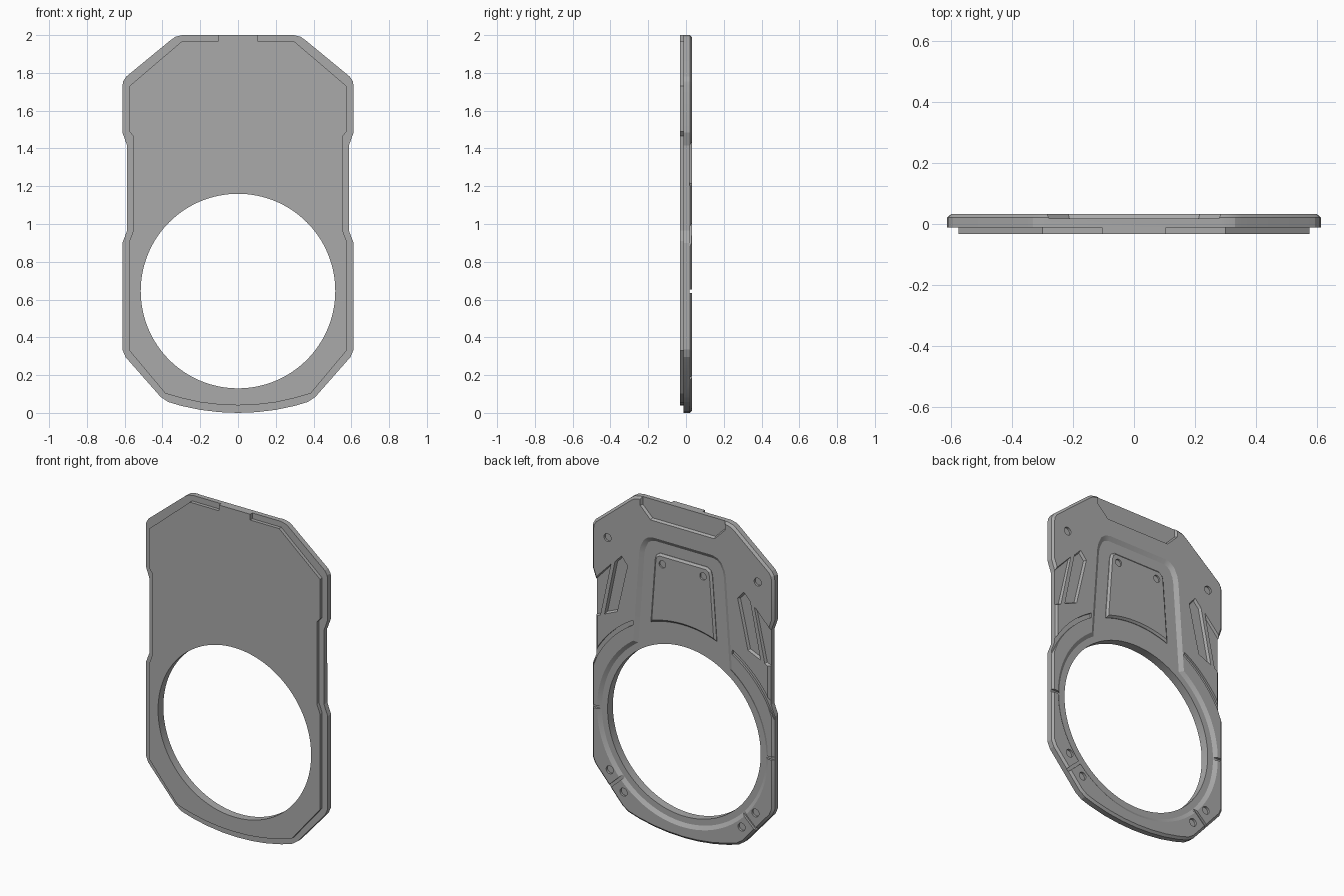
import bpy, bmesh, math
from mathutils import Vector

cube = bpy.data.objects.get("Cube")
if cube:
    bpy.data.objects.remove(cube, do_unlink=True)

grey = bpy.data.materials.new("mid_grey")
grey.use_nodes = True
grey.diffuse_color = (0.4, 0.4, 0.4, 1)
grey.node_tree.nodes["Principled BSDF"].inputs["Base Color"].default_value = (0.4, 0.4, 0.4, 1)

HOLE_Z, HOLE_R = 0.645, 0.515
FRONT, STEP, FLOOR, BACK, OUT = -0.033, -0.012, 0.018, 0.033, 0.06


def arc(r, a0, a1, n):
    """Points on a circle about the hole centre, angles in degrees."""
    angles = [math.radians(a0 + (a1 - a0) * i / n) for i in range(n + 1)]
    return [(r * math.cos(a), HOLE_Z + r * math.sin(a)) for a in angles]


def circle(x, z, r, n):
    return [(x + r * math.cos(math.tau * i / n), z + r * math.sin(math.tau * i / n)) for i in range(n)]


def mirrored(half):
    """Close a right-hand half profile; points on the axis are kept once."""
    return half + [(-x, z) for x, z in reversed(half) if abs(x) > 1e-6]


def flip(poly, side):
    return [(x * side, z) for x, z in poly]


def offset(poly, d):
    """Mitred outward offset of a counter-clockwise polygon."""
    pts = [Vector(p) for p in poly]
    result = []
    for i, p in enumerate(pts):
        a = (p - pts[i - 1]).normalized()
        b = (pts[(i + 1) % len(pts)] - p).normalized()
        na, nb = Vector((a.y, -a.x)), Vector((b.y, -b.x))
        result.append(p + (na + nb) * d / max(1 + na.dot(nb), 0.3))
    return result


def prism(name, poly, levels):
    """Stack the profile along y; each level is (y, outward offset)."""
    area = sum(poly[i - 1][0] * p[1] - p[0] * poly[i - 1][1] for i, p in enumerate(poly))
    if area < 0:
        poly = poly[::-1]
    bm = bmesh.new()
    loops = [[bm.verts.new((p[0], y, p[1])) for p in offset(poly, d)] for y, d in levels]
    for low, high in zip(loops, loops[1:]):
        for i in range(len(low)):
            bm.faces.new((low[i - 1], low[i], high[i], high[i - 1]))
    bm.faces.new(loops[0])
    bm.faces.new(loops[-1])
    bmesh.ops.recalc_face_normals(bm, faces=bm.faces)
    mesh = bpy.data.meshes.new(name)
    bm.to_mesh(mesh)
    bm.free()
    obj = bpy.data.objects.new(name, mesh)
    bpy.context.collection.objects.link(obj)
    mesh.materials.append(grey)
    return obj


def cut(target, poly, levels):
    """Subtract a prism from the target and discard the cutter."""
    cutter = prism("cutter", poly, levels)
    cutter.hide_render = True
    mod = target.modifiers.new("cut", "BOOLEAN")
    mod.operation, mod.solver, mod.object = "DIFFERENCE", "EXACT", cutter
    bpy.context.view_layer.objects.active = target
    bpy.ops.object.modifier_apply(modifier=mod.name)
    bpy.data.objects.remove(cutter, do_unlink=True)


def pocket(floor=FLOOR, slope=0.0):
    """Levels for a pocket whose wall slopes outward toward the back face."""
    return [(floor, -slope), (BACK, 0), (OUT, 0)]


# Main plate with a chamfered back rim
body_half = [(0, 0), (0.1, 0.004), (0.2, 0.016), (0.3, 0.037), (0.37, 0.058), (0.41, 0.085),
             (0.595, 0.295), (0.612, 0.335), (0.612, 0.9), (0.587, 0.965), (0.587, 1.415),
             (0.612, 1.485), (0.612, 1.73), (0.608, 1.755), (0.592, 1.78), (0.355, 1.975),
             (0.33, 1.992), (0.295, 2.0)]
body = prism("main_plate", mirrored(body_half),
             [(STEP, 0), (0.021, 0), (BACK, -0.014)])

# Inset front plate with a tab reaching the top edge
front_half = [(0, 0.04), (0.1, 0.044), (0.2, 0.056), (0.3, 0.078), (0.385, 0.103), (0.575, 0.33),
              (0.575, 0.91), (0.554, 0.965), (0.554, 1.465), (0.575, 1.49), (0.575, 1.73),
              (0.3, 1.965), (0.105, 1.965), (0.105, 2.0)]
front = prism("front_plate", mirrored(front_half), [(FRONT, 0), (STEP, 0)])

# Large round opening through both plates
ring = circle(0, HOLE_Z, HOLE_R, 128)
for plate in (body, front):
    cut(plate, ring, [(-0.1, 0), (0.1, 0)])

# Sunken ring around the opening and the sunken field above it
cut(body, circle(0, HOLE_Z, 0.575, 128), pocket(slope=0.022))
field = [(0.342, 0.97), (0.292, 1.66), (0.284, 1.7), (0.262, 1.745), (0.235, 1.767), (0.2, 1.777)]
cut(body, mirrored(field), pocket(slope=0.025))

# Recess at the top edge
cut(body, mirrored([(0.215, 1.88), (0.285, 1.95), (0.285, 2.05)]), pocket(slope=0.008))

for side in (1, -1):
    # Slanted side pockets, the outer one open to the edge
    inner = [(0.37, 1.56), (0.412, 1.608), (0.455, 1.562), (0.525, 1.225), (0.44, 1.262)]
    outer = [(0.482, 1.54), (0.64, 1.375), (0.64, 1.165), (0.553, 1.212)]
    for slot in (inner, outer):
        cut(body, flip(slot, side), pocket(slope=0.008))
    # Curved groove running from the field to the edge
    groove = arc(0.655, 20, 59.5, 16) + arc(0.68, 60.5, 20, 16)
    cut(body, flip(groove, side), pocket(0.02))
    # Radial grooves splitting the ring border
    for angle, length in ((0, 0.7), (-43, 0.8)):
        c, s = math.cos(math.radians(angle)), math.sin(math.radians(angle))
        bar = [(side * (r * c - w * s), HOLE_Z + r * s + w * c)
               for r, w in ((0.55, -0.009), (length, -0.009), (length, 0.009), (0.55, 0.009))]
        cut(body, bar, pocket(0.019))
    # Screw holes
    for x, z in ((0.505, 1.695), (0.49, 0.287), (0.397, 0.176)):
        cut(body, circle(side * x, z, 0.024, 24), pocket(0.02))

# Raised panel with an arched lower edge and two screw holes
panel = arc(0.648, 110, 70, 16) + [(0.192, 1.645), (0.184, 1.672), (0.16, 1.688)]
panel += [(-x, z) for x, z in reversed(panel[-3:])]
raised = prism("raised_panel", panel, [(FLOOR - 0.004, 0), (0.021, 0), (0.032, -0.012)])
for side in (1, -1):
    cut(raised, circle(side * 0.137, 1.63, 0.022, 24), pocket(0.022))

# Smooth the round walls, keep edges sharp
for obj in (body, front, raised):
    bpy.ops.object.select_all(action="DESELECT")
    obj.select_set(True)
    bpy.context.view_layer.objects.active = obj
    bpy.ops.object.shade_smooth_by_angle(angle=math.radians(15))
